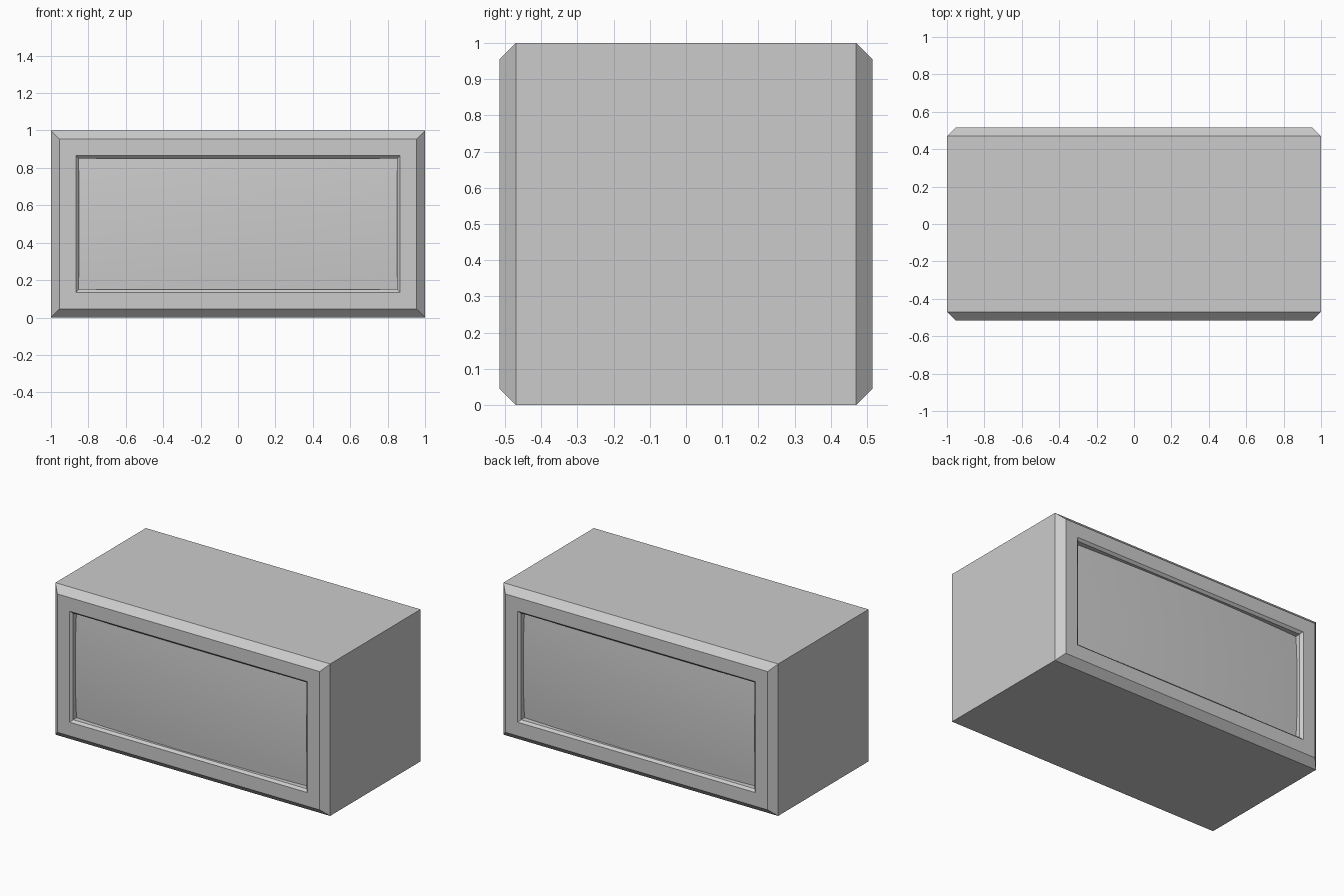
import bpy, bmesh

if "Cube" in bpy.data.objects:
    bpy.data.objects.remove(bpy.data.objects["Cube"])

HX, HZ, CZ = 1.0, 0.5, 0.5      # half width, half height, centre height


def make_object(name, bm):
    mesh = bpy.data.meshes.new(name)
    bm.to_mesh(mesh)
    bm.free()
    obj = bpy.data.objects.new(name, mesh)
    bpy.context.collection.objects.link(obj)
    return obj


# cabinet: rectangular rings lofted from the back recess to the front recess
# each pair is (inset from the outer sides, y); chamfer, frame, lip bevel, recess wall
front = [(0.0, -0.47), (0.045, -0.515), (0.135, -0.515), (0.15, -0.50), (0.15, -0.46)]
profile = [(i, -y) for i, y in reversed(front)] + front

bm = bmesh.new()
rings = []
for inset, y in profile:
    x, z = HX - inset, HZ - inset
    rings.append([bm.verts.new((sx * x, y, CZ + sz * z))
                  for sx, sz in ((-1, -1), (1, -1), (1, 1), (-1, 1))])
for r0, r1 in zip(rings, rings[1:]):
    for k in range(4):
        j = (k + 1) % 4
        bm.faces.new((r0[k], r0[j], r1[j], r1[k]))
make_object("cabinet", bm)

# screens: gently bulging panels set in the front and back recesses
NX, NZ = 24, 12
bm = bmesh.new()
grid = []
for j in range(NZ + 1):
    v = 2 * j / NZ - 1
    row = []
    for i in range(NX + 1):
        u = 2 * i / NX - 1
        y = -0.50 + 0.022 * u * u + 0.013 * v * v
        row.append(bm.verts.new((0.85 * u, y, CZ + 0.35 * v)))
    grid.append(row)
for j in range(NZ):
    for i in range(NX):
        f = bm.faces.new((grid[j][i], grid[j][i + 1], grid[j + 1][i + 1], grid[j + 1][i]))
        f.smooth = True
screen = make_object("screens", bm)
mirror = screen.modifiers.new("Mirror", 'MIRROR')
mirror.use_axis = (False, True, False)
mirror.use_mirror_merge = False
